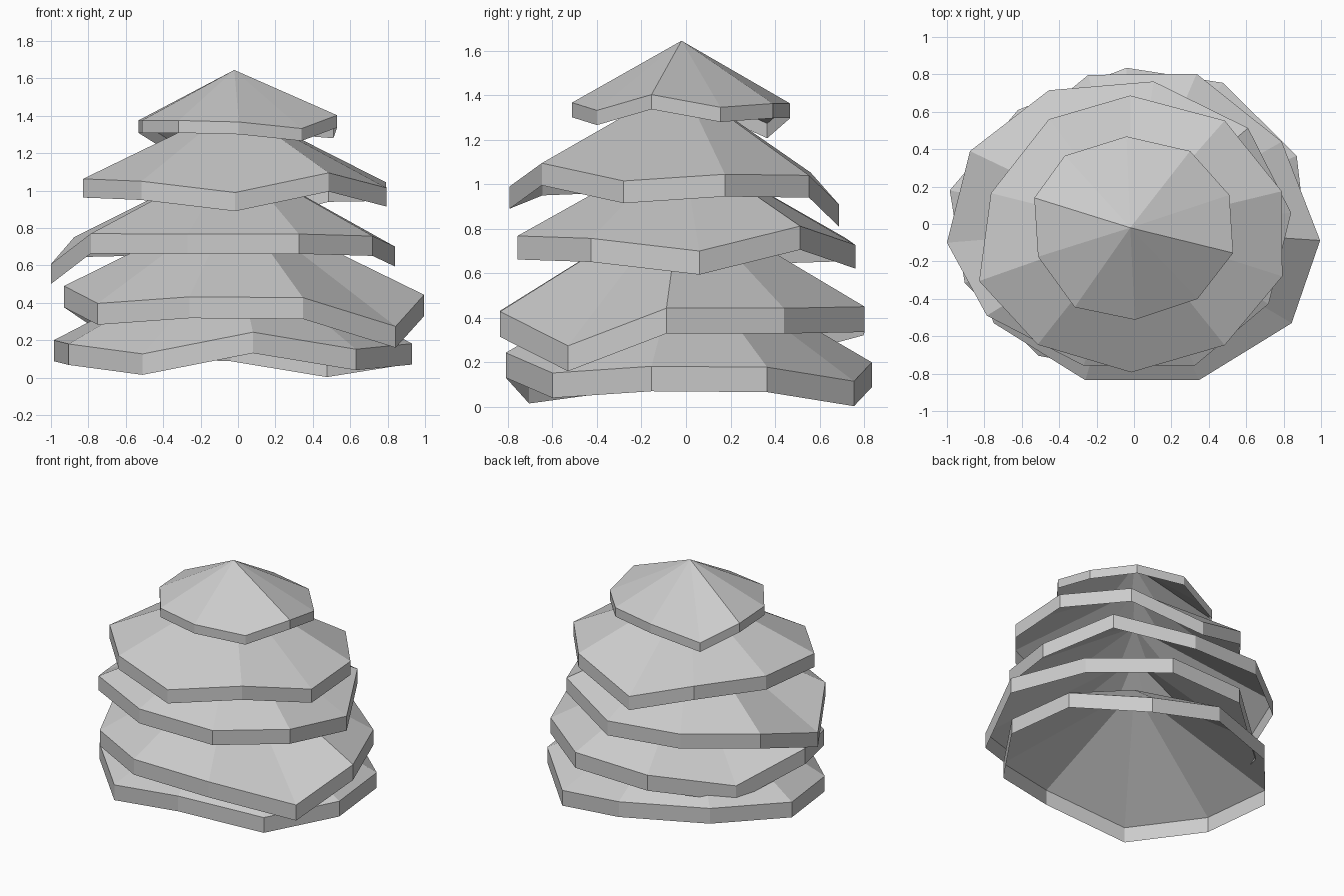
import bpy
import bmesh


def foliage_tier(name, apex_z, skirt, rim):
    """Open ten-sided canopy: a fan from the tip to an uneven rim, plus a vertical skirt."""
    bm = bmesh.new()
    tip = bm.verts.new((-0.02, -0.02, apex_z))
    top = [bm.verts.new(p) for p in rim]
    low = [bm.verts.new((x, y, z - skirt)) for x, y, z in rim]
    n = len(rim)
    for i in range(n):
        j = (i + 1) % n
        bm.faces.new((tip, top[i], top[j]))
        bm.faces.new((top[i], low[i], low[j], top[j]))
    mesh = bpy.data.meshes.new(name)
    bm.to_mesh(mesh)
    bm.free()
    obj = bpy.data.objects.new(name, mesh)
    bpy.context.collection.objects.link(obj)
    return obj


# Rims run counter-clockwise from the right (+x) side; each corner droops a little differently
foliage_tier("foliage_bottom", 0.70, 0.112, [
    (0.93, -0.155, 0.182), (0.87, 0.365, 0.178), (0.475, 0.755, 0.115),
    (-0.04, 0.835, 0.20), (-0.62, 0.61, 0.22), (-0.985, 0.18, 0.20),
    (-0.905, -0.315, 0.18), (-0.51, -0.705, 0.127), (0.08, -0.81, 0.243),
    (0.63, -0.60, 0.152)])

foliage_tier("foliage_lower", 0.94, 0.114, [
    (0.995, -0.088, 0.443), (0.79, 0.44, 0.443), (0.335, 0.803, 0.45),
    (-0.245, 0.797, 0.435), (-0.70, 0.42, 0.334), (-0.93, -0.05, 0.49),
    (-0.75, -0.53, 0.397), (-0.26, -0.835, 0.432), (0.347, -0.835, 0.428),
    (0.843, -0.53, 0.274)])

foliage_tier("foliage_middle", 1.18, 0.106, [
    (0.84, 0.06, 0.70), (0.61, 0.513, 0.812), (0.105, 0.762, 0.727),
    (-0.455, 0.715, 0.76), (-0.877, 0.39, 0.75), (-1.0, -0.10, 0.607),
    (-0.787, -0.49, 0.77), (-0.27, -0.757, 0.768), (0.325, -0.757, 0.768),
    (0.72, -0.427, 0.757)])

foliage_tier("foliage_upper", 1.455, 0.10, [
    (0.793, -0.28, 1.015), (0.79, 0.175, 1.045), (0.485, 0.553, 1.04),
    (-0.02, 0.687, 0.91), (-0.455, 0.56, 1.053), (-0.765, 0.165, 1.06),
    (-0.828, -0.305, 1.063), (-0.515, -0.645, 1.05), (-0.015, -0.793, 0.99),
    (0.485, -0.648, 1.095)])

foliage_tier("foliage_top", 1.645, 0.066, [
    (0.53, -0.155, 1.403), (0.51, 0.155, 1.346), (0.30, 0.39, 1.363),
    (-0.04, 0.468, 1.363), (-0.37, 0.365, 1.273), (-0.533, 0.14, 1.375),
    (-0.513, -0.175, 1.375), (-0.317, -0.445, 1.375), (0.005, -0.512, 1.367),
    (0.34, -0.40, 1.332)])
